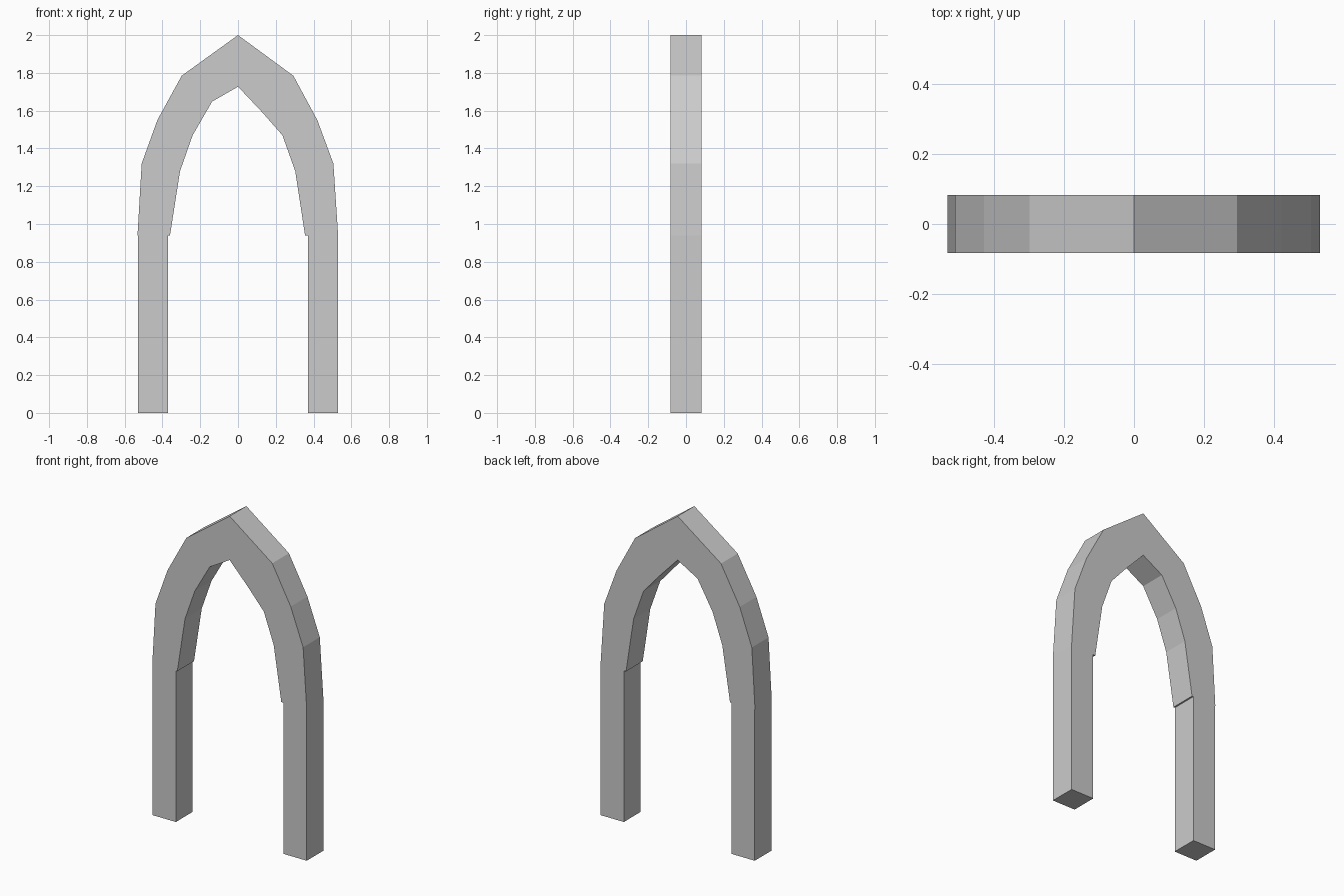
import bpy, bmesh

if "Cube" in bpy.data.objects:
    bpy.data.objects.remove(bpy.data.objects["Cube"])

HALF_DEPTH = 0.082
SPRING_Z = 0.94


def extrude_strip(name, outer, inner):
    """Solid with matching outer/inner profiles in XZ, extruded along Y."""
    bm = bmesh.new()
    rings = []
    for (ox, oz), (ix, iz) in zip(outer, inner):
        rings.append([bm.verts.new(p) for p in (
            (ox, -HALF_DEPTH, oz), (ox, HALF_DEPTH, oz),
            (ix, HALF_DEPTH, iz), (ix, -HALF_DEPTH, iz))])
    for a, b in zip(rings, rings[1:]):
        for k in range(4):
            n = (k + 1) % 4
            bm.faces.new((a[k], a[n], b[n], b[k]))
    bm.faces.new(rings[0])
    bm.faces.new(rings[-1])
    bmesh.ops.recalc_face_normals(bm, faces=bm.faces)
    mesh = bpy.data.meshes.new(name)
    bm.to_mesh(mesh)
    bm.free()
    obj = bpy.data.objects.new(name, mesh)
    bpy.context.collection.objects.link(obj)
    return obj


# Pointed arch, slightly irregular from left to right
outer = [(-0.532, SPRING_Z), (-0.51, 1.32), (-0.427, 1.55), (-0.298, 1.785),
         (0, 2.0),
         (0.293, 1.785), (0.42, 1.55), (0.505, 1.32), (0.53, SPRING_Z)]
inner = [(-0.36, SPRING_Z), (-0.307, 1.28), (-0.24, 1.47), (-0.137, 1.648),
         (0, 1.727),
         (0.125, 1.595), (0.235, 1.47), (0.303, 1.28), (0.355, SPRING_Z)]
extrude_strip("pointed_arch", outer, inner)

# Straight square legs
for side, label in ((-1, "left"), (1, "right")):
    extrude_strip(label + "_leg",
                  [(side * 0.53, 0), (side * 0.53, SPRING_Z)],
                  [(side * 0.37, 0), (side * 0.37, SPRING_Z)])
